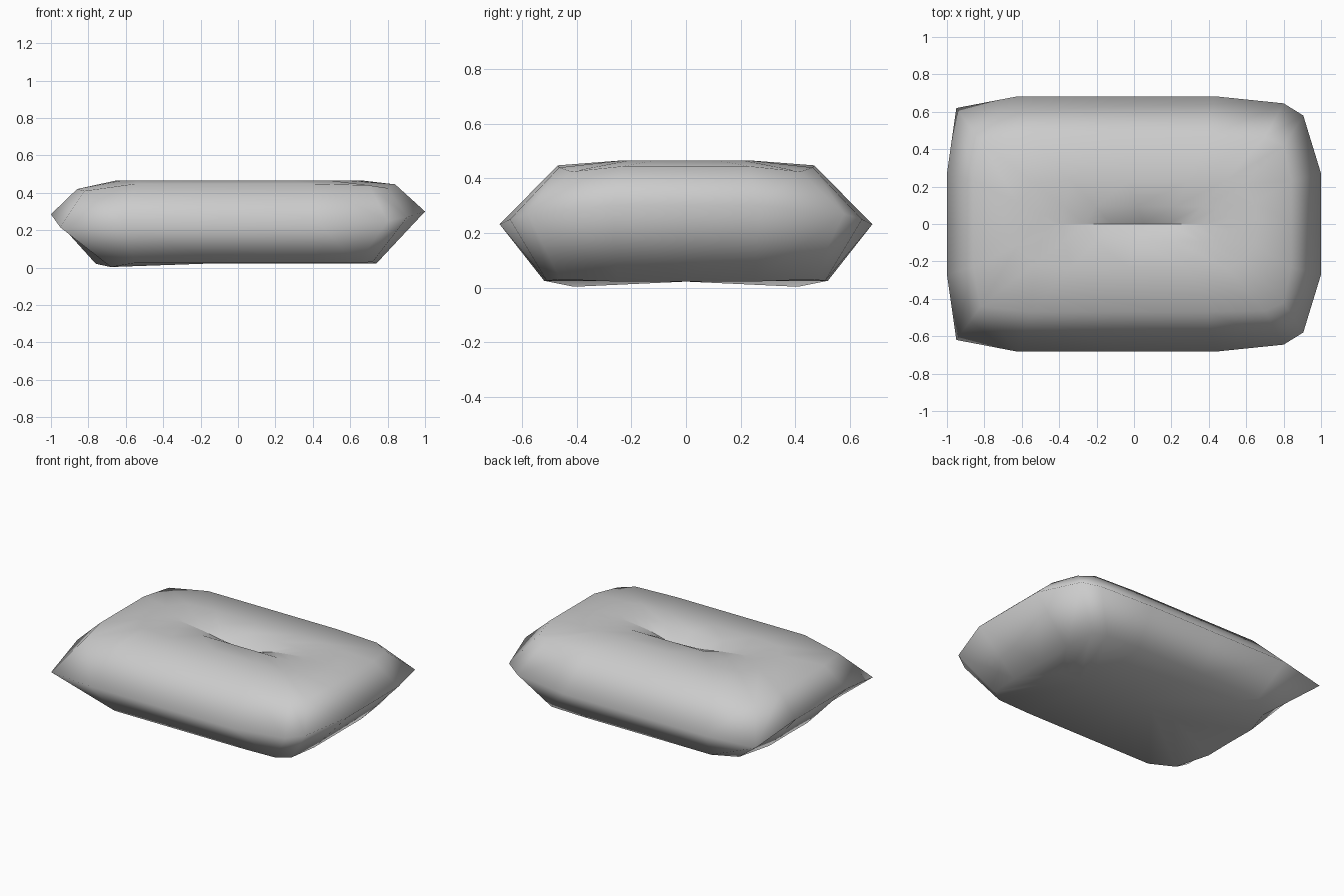
import bpy, bmesh
from mathutils import Vector

if "Cube" in bpy.data.objects:
    bpy.data.objects.remove(bpy.data.objects["Cube"])

# Half outlines (y >= 0), running from the right end to the left end
rim = [(1, 0, .30), (1, .27, .30), (.905, .58, .27), (.80, .645, .25), (.43, .683, .232),
       (-.1, .683, .232), (-.62, .683, .232), (-.95, .62, .215), (-1, .27, .285), (-1, 0, .285)]
top = [(.84, 0, .445), (.84, .23, .445), (.80, .42, .425), (.70, .465, .44), (.40, .47, .448),
       (-.1, .47, .448), (-.55, .47, .448), (-.82, .44, .41), (-.86, .23, .42), (-.86, 0, .42)]
bottom = [(.74, 0, .022), (.74, .25, .022), (.72, .46, .03), (.64, .51, .025), (.40, .52, .025),
          (-.1, .52, .025), (-.55, .52, .025), (-.68, .41, .003), (-.76, .2, .02), (-.76, 0, .022)]

# Dimple seam on top and centre line underneath
seam_x = [.48, .44, .36, .28, .18, .05, -.12, -.26, -.38, -.44]
seam_z = [.46, .458, .45, .44, .415, .375, .415, .44, .455, .46]
seam = [(x, 0, z) for x, z in zip(seam_x, seam_z)]
under = [(x * 1.2, 0, .022) for x in seam_x]


def between(a, b, t, z):
    """Ring part way from a to b, set to height z."""
    ring = [Vector(p).lerp(Vector(q), t) for p, q in zip(a, b)]
    return [(p.x, p.y, z) for p in ring]


bm = bmesh.new()


def add_ring(points):
    return [bm.verts.new(p) for p in points]


def bridge(a, b):
    for i in range(len(a) - 1):
        bm.faces.new((a[i], a[i + 1], b[i + 1], b[i]))


# Strips from the underside, round the rim, to the seam
rings = [add_ring(r) for r in (under, bottom, rim, top,
                               between(top, seam, .5, .466),
                               between(top, seam, .8, .461), seam)]
for a, b in zip(rings, rings[1:]):
    bridge(a, b)
for f in bm.faces:
    f.smooth = True
for a, b in zip(rings[-1], rings[-1][1:]):
    bm.edges.get((a, b)).smooth = False
bmesh.ops.recalc_face_normals(bm, faces=bm.faces)
# The top must face up
top_face = rings[4][5].link_faces[0]
if top_face.normal.z * (top_face.calc_center_median().z - .23) < 0:
    bmesh.ops.reverse_faces(bm, faces=bm.faces)

mesh = bpy.data.meshes.new("cushion")
bm.to_mesh(mesh)
bm.free()
cushion = bpy.data.objects.new("cushion", mesh)
bpy.context.collection.objects.link(cushion)

# Front half mirrored from the back half
mirror = cushion.modifiers.new("mirror", 'MIRROR')
mirror.use_axis = (False, True, False)
mirror.merge_threshold = .001
